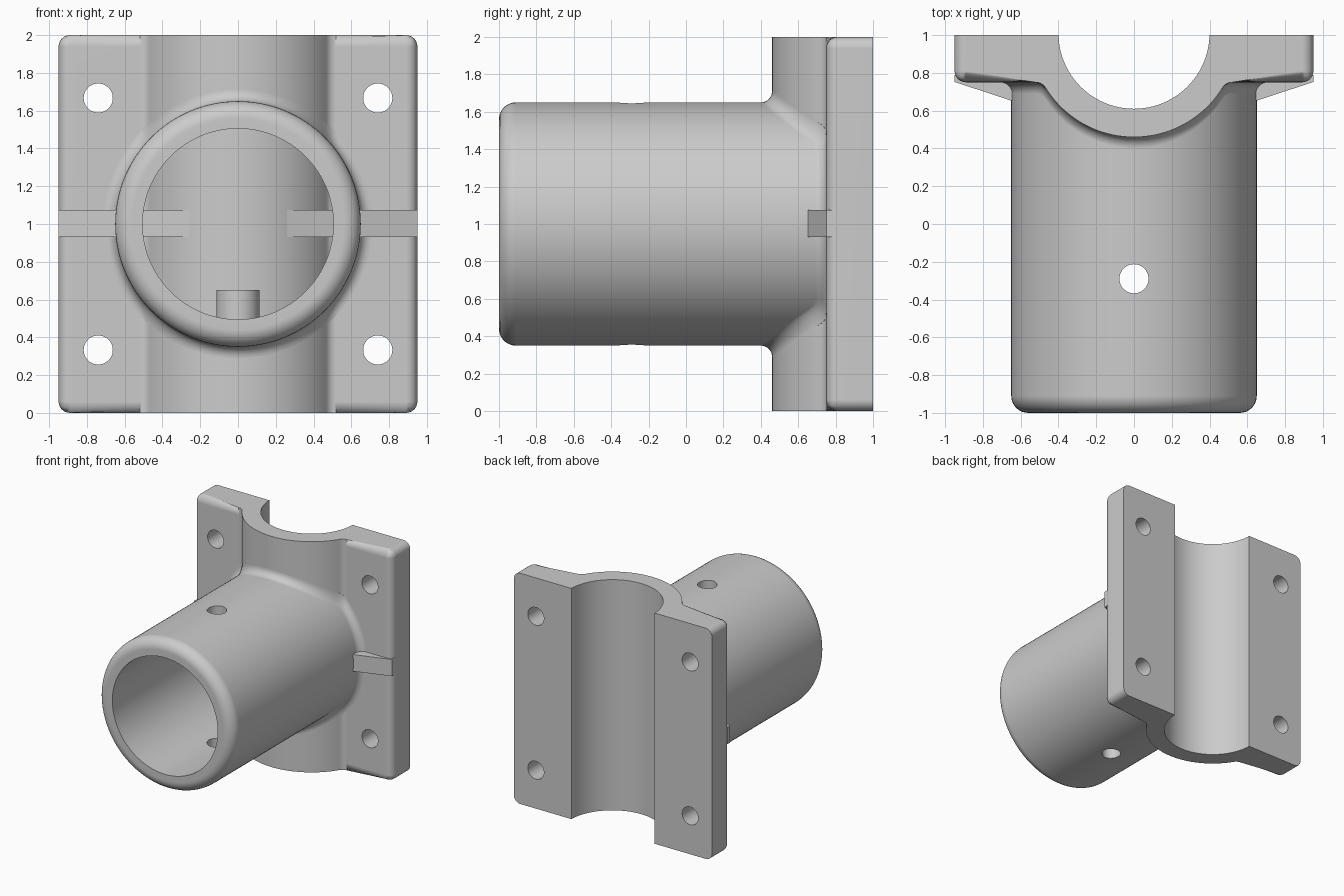
import bpy, bmesh
from math import sin, cos, pi, sqrt, radians, atan2

cube = bpy.data.objects.get("Cube")
if cube:
    bpy.data.objects.remove(cube, do_unlink=True)

grey = bpy.data.materials.new("light_grey")
grey.use_nodes = True
grey.diffuse_color = (0.6, 0.6, 0.6, 1)
grey.node_tree.nodes["Principled BSDF"].inputs["Base Color"].default_value = (0.6, 0.6, 0.6, 1)

# Main dimensions
HALF_W, HEIGHT, MID = 0.95, 2.0, 1.0
PLATE_Y, BACK_Y = 0.75, 1.0
AXIS_Y, CLAMP_R, SADDLE_R = 1.01, 0.55, 0.40
FILLET, TUBE_R, BORE_R, LIP = 0.06, 0.65, 0.505, 0.09
HOLE_R = 0.077

# Fillet between clamp barrel and flange
fil_y = PLATE_Y - FILLET
fil_x = sqrt((CLAMP_R + FILLET) ** 2 - (AXIS_Y - fil_y) ** 2)
tan_x = fil_x * CLAMP_R / (CLAMP_R + FILLET)


def front_y(x):
    """Depth of the bracket's front surface at a given x."""
    x = abs(x)
    if x <= tan_x:
        return AXIS_Y - sqrt(CLAMP_R ** 2 - x * x)
    if x < fil_x:
        return fil_y + sqrt(FILLET ** 2 - (x - fil_x) ** 2)
    return PLATE_Y


def finish(name, bm):
    bmesh.ops.recalc_face_normals(bm, faces=bm.faces)
    mesh = bpy.data.meshes.new(name)
    bm.to_mesh(mesh)
    bm.free()
    ob = bpy.data.objects.new(name, mesh)
    bpy.context.collection.objects.link(ob)
    mesh.materials.append(grey)
    return ob


def prism(points):
    """Extrude a plan outline upward; return the bmesh and both vertex rings."""
    def build(z0, z1):
        bm = bmesh.new()
        low = [bm.verts.new((x, y, z0)) for x, y in points]
        top = [bm.verts.new((x, y, z1)) for x, y in points]
        bm.faces.new(low)
        bm.faces.new(top)
        n = len(points)
        for i in range(n):
            j = (i + 1) % n
            bm.faces.new((low[i], low[j], top[j], top[i]))
        return bm, low, top
    return build


def cylinder(name, radius, depth, loc, along_y=False):
    bpy.ops.mesh.primitive_cylinder_add(
        vertices=48, radius=radius, depth=depth, location=loc,
        rotation=(pi / 2 if along_y else 0, 0, 0))
    ob = bpy.context.object
    ob.name = name
    ob.data.materials.append(grey)
    return ob


def activate(ob):
    bpy.ops.object.select_all(action='DESELECT')
    ob.select_set(True)
    bpy.context.view_layer.objects.active = ob


def drill(ob, cutter):
    mod = ob.modifiers.new("hole", 'BOOLEAN')
    mod.operation, mod.solver, mod.object = 'DIFFERENCE', 'EXACT', cutter
    activate(ob)
    bpy.ops.object.modifier_apply(modifier=mod.name)
    bpy.data.objects.remove(cutter, do_unlink=True)


def smooth(ob):
    activate(ob)
    bpy.ops.object.shade_smooth_by_angle(angle=radians(32))
    mod = ob.modifiers.new("even_shading", 'WEIGHTED_NORMAL')
    mod.keep_sharp = True


# Bracket: flange plate and half-round clamp in one outline
def arc(cx, cy, r, a0, a1, n):
    return [(cx + r * cos(a0 + (a1 - a0) * i / n),
             cy + r * sin(a0 + (a1 - a0) * i / n)) for i in range(n + 1)]


tan_angle = atan2(fil_y - AXIS_Y, fil_x)
barrel = arc(0, AXIS_Y, CLAMP_R, -pi - tan_angle, tan_angle, 40)
right_fillet = arc(fil_x, fil_y, FILLET, tan_angle + pi, pi / 2, 6)[1:]
left_fillet = [(-x, y) for x, y in reversed(right_fillet)]
front = ([(-HALF_W, BACK_Y), (-HALF_W, PLATE_Y)] + left_fillet + barrel
         + right_fillet + [(HALF_W, PLATE_Y), (HALF_W, BACK_Y)])
dip = atan2(BACK_Y - AXIS_Y, SADDLE_R)
saddle = arc(0, AXIS_Y, SADDLE_R, dip, -pi - dip, 48)

bm, low, top = prism(front + saddle)(0, HEIGHT)
n = len(front)
rounded = [bm.edges.get((ring[i], ring[i + 1])) for ring in (low, top) for i in range(n - 1)]
rounded += [bm.edges.get((low[i], top[i])) for i in (1, n - 2)]
bmesh.ops.bevel(bm, geom=rounded, offset=0.06, segments=6, profile=0.5,
                affect='EDGES', clamp_overlap=False)
bracket = finish("clamp_bracket", bm)

# Bolt holes in the flange
for sx in (-1, 1):
    for sz in (-1, 1):
        drill(bracket, cylinder("bolt_cutter", HOLE_R, 1, (0.74 * sx, 0.9, MID + 0.667 * sz), True))
smooth(bracket)

# Tube: rings swept around y, ending in a fillet that follows the bracket
SIDES, STEPS = 128, 8
rings = []                     # (radius, y, follows bracket surface)
for i in range(STEPS + 1):     # rounded front lip
    a = pi / 2 * i / STEPS
    rings.append((TUBE_R - LIP + LIP * sin(a), -1 + LIP - LIP * cos(a), False))
for i in range(STEPS + 1):     # fillet onto the bracket
    a = pi / 2 * i / STEPS
    rings.append((TUBE_R + FILLET * (1 - cos(a)), -FILLET * (1 - sin(a)), True))
rings += [(TUBE_R + FILLET, 0.04, True), (BORE_R, 0.04, True), (BORE_R, -1, False)]

bm = bmesh.new()
grid = []
for r, y, follows in rings:
    row = []
    for k in range(SIDES):
        t = 2 * pi * k / SIDES
        x = r * cos(t)
        row.append(bm.verts.new((x, y + (front_y(x) if follows else 0), MID + r * sin(t))))
    grid.append(row)
for i, row in enumerate(grid):
    nxt = grid[(i + 1) % len(grid)]
    for k in range(SIDES):
        j = (k + 1) % SIDES
        bm.faces.new((row[k], row[j], nxt[j], nxt[k]))
tube = finish("socket_tube", bm)

# Cross hole through both tube walls
drill(tube, cylinder("pin_cutter", HOLE_R, 2, (0, -0.29, MID)))
smooth(tube)

# Side gussets running from flange edge into the bore
for side, s in (("left", 1), ("right", -1)):
    outline = [(0.25, 0.522), (HALF_W, 0.752), (HALF_W, 0.79), (0.5, 0.79), (0.25, 0.6)]
    bm, _, _ = prism([(s * x, y) for x, y in outline])(0.93, 1.075)
    finish(side + "_gusset", bm)

# Stop peg on the bore floor
smooth(cylinder("stop_peg", 0.115, 0.22, (0, 0.34, 0.54)))
